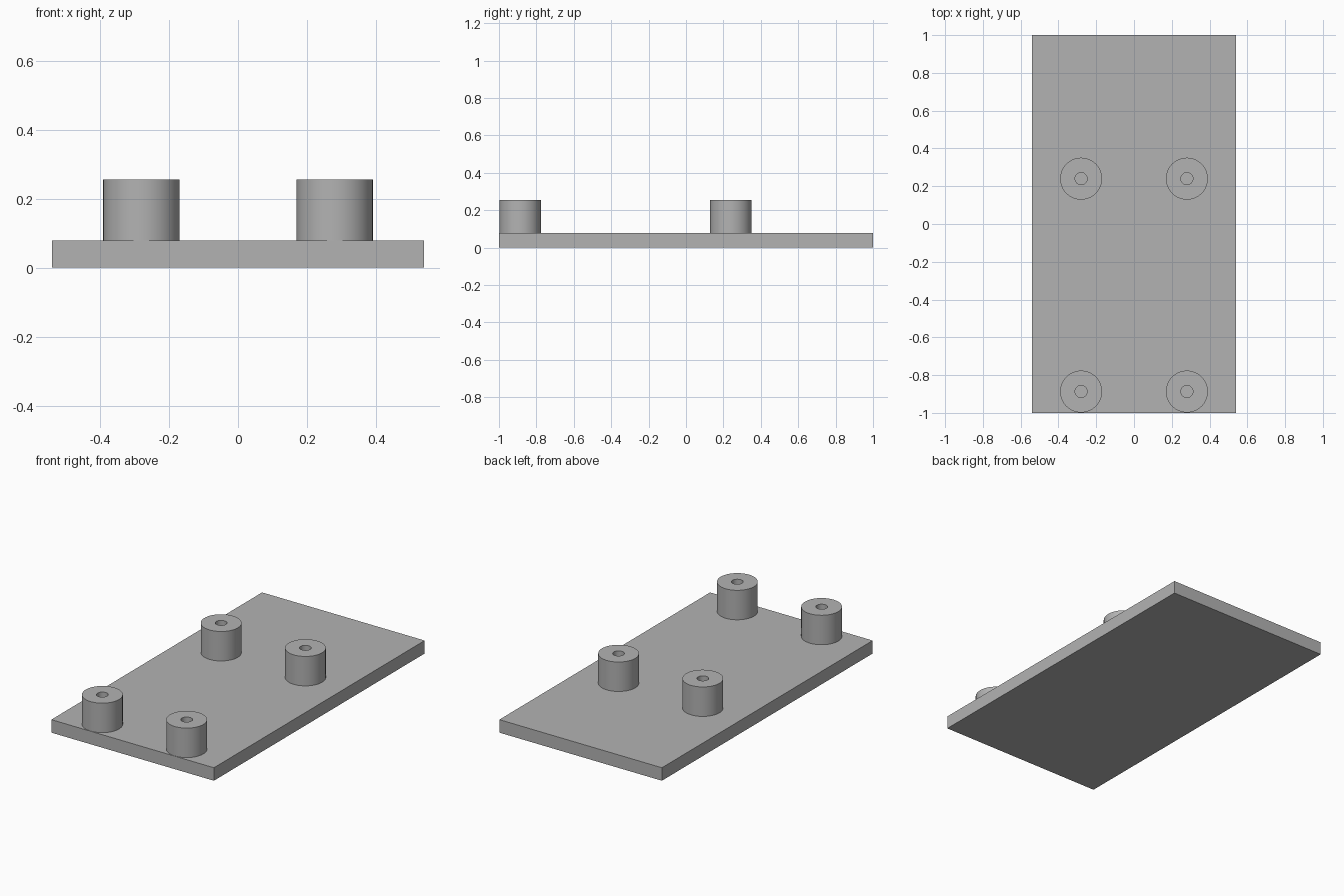
import bpy, bmesh, math
from mathutils import Vector

cube = bpy.data.objects.get("Cube")
if cube:
    bpy.data.objects.remove(cube, do_unlink=True)

WIDTH, LENGTH, THICK = 1.08, 2.0, 0.078
TOP, OUTER, BORE = 0.255, 0.111, 0.032

grey = bpy.data.materials.new("plain grey")
grey.use_nodes = True
colour = (0.45, 0.45, 0.45, 1)
grey.diffuse_color = colour
grey.node_tree.nodes["Principled BSDF"].inputs["Base Color"].default_value = colour


def add_object(name, bm):
    bmesh.ops.recalc_face_normals(bm, faces=bm.faces)
    mesh = bpy.data.meshes.new(name)
    bm.to_mesh(mesh)
    bm.free()
    mesh.materials.append(grey)
    obj = bpy.data.objects.new(name, mesh)
    bpy.context.collection.objects.link(obj)
    return obj


# Flat base plate
bm = bmesh.new()
bmesh.ops.create_cube(bm, size=1)
bmesh.ops.scale(bm, vec=(WIDTH, LENGTH, THICK), verts=bm.verts)
bmesh.ops.translate(bm, vec=(0, 0, THICK / 2), verts=bm.verts)
add_object("base_plate", bm)


# Hollow standoff: a closed wall profile turned about its axis
def standoff(name, x, y):
    bm = bmesh.new()
    profile = [(BORE, THICK), (BORE, TOP), (OUTER, TOP), (OUTER, THICK)]
    verts = [bm.verts.new((r, 0, z)) for r, z in profile]
    edges = [bm.edges.new((verts[i], verts[(i + 1) % 4])) for i in range(4)]
    bmesh.ops.spin(bm, geom=verts + edges, axis=(0, 0, 1), cent=(0, 0, 0),
                   angle=math.tau, steps=64, use_merge=True)
    bmesh.ops.remove_doubles(bm, verts=bm.verts, dist=0.0001)
    obj = add_object(name, bm)
    obj.location = Vector((x, y, 0))
    bpy.ops.object.select_all(action="DESELECT")
    obj.select_set(True)
    bpy.context.view_layer.objects.active = obj
    bpy.ops.object.shade_smooth_by_angle(angle=math.radians(30))


# Four standoffs in two mirrored pairs
for end, y in (("front", -0.887), ("back", 0.24)):
    for side, x in (("left", 0.28), ("right", -0.28)):
        standoff(f"{end}_{side}_standoff", x, y)
